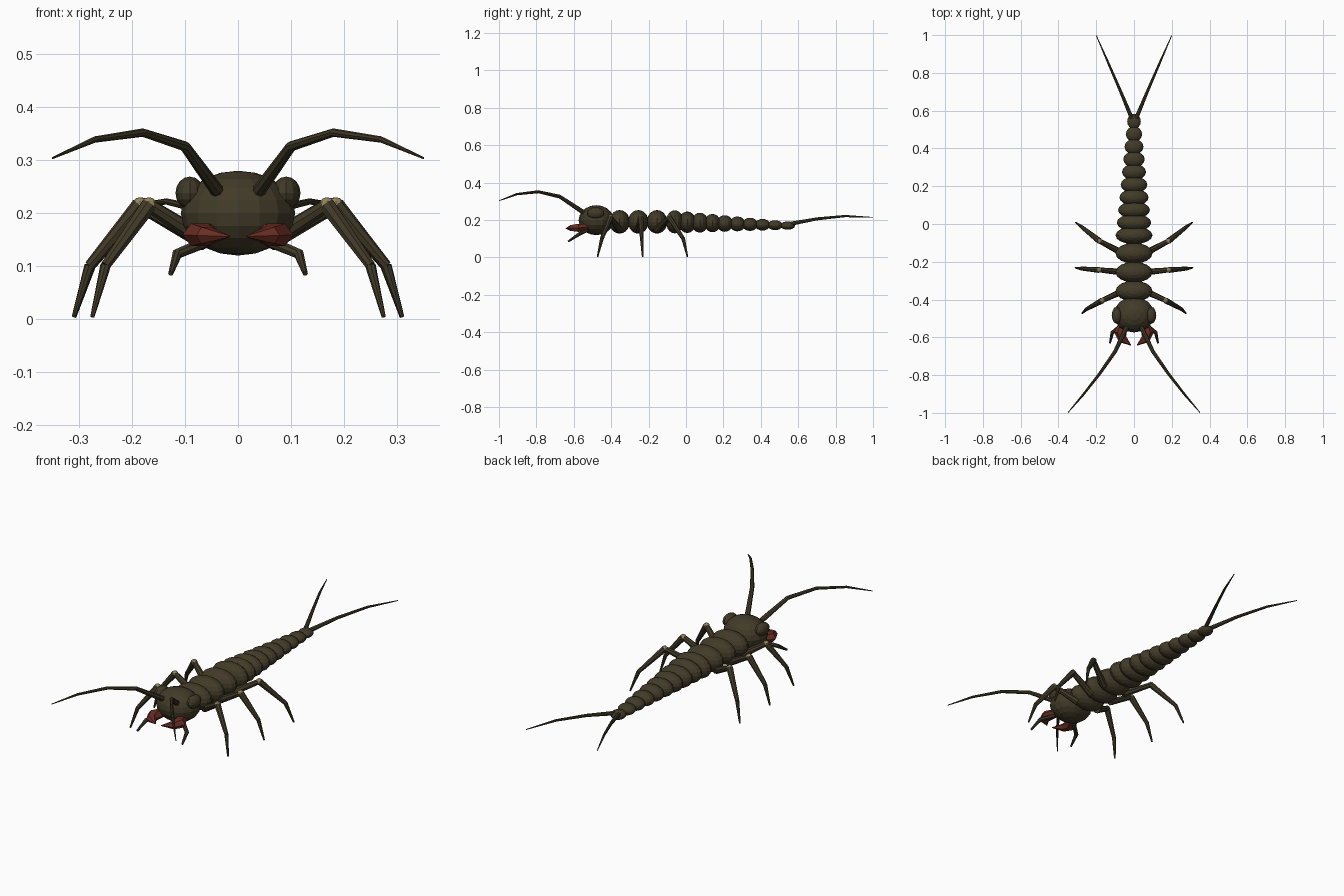
import bpy, bmesh, math
from mathutils import Vector, Matrix

cube = bpy.data.objects.get("Cube")
if cube:
    bpy.data.objects.remove(cube, do_unlink=True)


def material(name, rgb):
    m = bpy.data.materials.new(name)
    m.use_nodes = True
    m.diffuse_color = (*rgb, 1)
    m.node_tree.nodes["Principled BSDF"].inputs["Base Color"].default_value = (*rgb, 1)
    return m


OLIVE = material("dark olive shell", (0.054, 0.043, 0.021))
RED = material("red brown jaw", (0.14, 0.026, 0.016))
KHAKI = material("khaki joint", (0.30, 0.24, 0.11))


def finish(name, bm, mat):
    bmesh.ops.recalc_face_normals(bm, faces=bm.faces)
    mesh = bpy.data.meshes.new(name)
    bm.to_mesh(mesh)
    bm.free()
    mesh.materials.append(mat)
    ob = bpy.data.objects.new(name, mesh)
    bpy.context.collection.objects.link(ob)
    return ob


def ellipsoid(name, centre, radii, mat, segs=16, rings=10):
    bm = bmesh.new()
    bmesh.ops.create_uvsphere(bm, u_segments=segs, v_segments=rings, radius=1,
                              matrix=Matrix.Translation(centre) @ Matrix.Diagonal((*radii, 1)))
    return finish(name, bm, mat)


def limb(name, points, radii, mat, sides=8, flat=1.0):
    """Tapered tube swept along points, with rings mitred at the bends."""
    pts = [Vector(p) for p in points]
    bm = bmesh.new()
    rings = []
    for i, (p, r) in enumerate(zip(pts, radii)):
        d = (pts[min(i + 1, len(pts) - 1)] - pts[max(i - 1, 0)]).normalized()
        side = d.cross(Vector((0, 0, 1))).normalized()
        up = side.cross(d)
        angles = [math.tau * k / sides for k in range(sides)]
        rings.append([bm.verts.new(p + side * r * math.cos(a) + up * r * flat * math.sin(a))
                      for a in angles])
    for a, b in zip(rings, rings[1:]):
        for k in range(sides):
            n = (k + 1) % sides
            bm.faces.new((a[k], a[n], b[n], b[k]))
    bm.faces.new(rings[0])
    bm.faces.new(rings[-1])
    return finish(name, bm, mat)


# Head and thorax
ellipsoid("head", (0, -0.48, 0.199), (0.108, 0.094, 0.08), OLIVE)
for n, y in enumerate((-0.355, -0.255, -0.155)):
    ellipsoid(f"thorax_segment_{n + 1}", (0, y, 0.19), (0.098, 0.055, 0.063), OLIVE)

# Tapering abdomen
for n in range(10):
    t = n / 9
    ellipsoid(f"abdomen_segment_{n + 1}", (0, -0.06 + 0.067 * n, 0.19 - 0.02 * t),
              (0.098 - 0.062 * t, 0.047 - 0.007 * t, 0.062 - 0.04 * t), OLIVE)

# Hip y, knee, ankle and foot of each leg pair
LEGS = {
    "front": (-0.355, (0.168, -0.405, 0.214), (0.25, -0.45, 0.10), (0.275, -0.473, 0.003)),
    "middle": (-0.255, (0.185, -0.243, 0.214), (0.28, -0.236, 0.10), (0.31, -0.232, 0.003)),
    "rear": (-0.155, (0.183, -0.09, 0.214), (0.278, -0.015, 0.10), (0.309, 0.008, 0.003)),
}

for side, s in (("left", 1), ("right", -1)):
    def m(*pts):
        return [(s * x, y, z) for x, y, z in pts]

    ellipsoid(f"{side}_eye", (s * 0.091, -0.483, 0.237), (0.027, 0.046, 0.031), OLIVE, 12, 8)

    for name, (hip_y, knee, ankle, foot) in LEGS.items():
        hip = (0.06, hip_y, 0.145)
        limb(f"{side}_{name}_thigh", m(hip, knee), (0.018, 0.013), OLIVE)
        limb(f"{side}_{name}_shin", m(knee, ankle), (0.016, 0.010), OLIVE)
        limb(f"{side}_{name}_foot", m(ankle, foot), (0.010, 0.004), OLIVE)
        ellipsoid(f"{side}_{name}_knee", m(knee)[0], (0.015,) * 3, KHAKI, 8, 6)

    # Feelers, tail filaments and mouthparts
    limb(f"{side}_antenna",
         m((0.04, -0.55, 0.242), (0.10, -0.675, 0.325), (0.18, -0.79, 0.351),
           (0.27, -0.905, 0.338), (0.35, -0.999, 0.303)),
         (0.013, 0.010, 0.008, 0.006, 0.002), OLIVE)
    limb(f"{side}_tail_filament",
         m((0.012, 0.56, 0.180), (0.07, 0.70, 0.206), (0.135, 0.85, 0.221), (0.2, 0.999, 0.214)),
         (0.011, 0.008, 0.006, 0.002), OLIVE)
    limb(f"{side}_jaw",
         m((0.055, -0.53, 0.160), (0.072, -0.575, 0.158), (0.06, -0.61, 0.157), (0.016, -0.642, 0.155)),
         (0.026, 0.033, 0.024, 0.002), RED, sides=6, flat=0.75)
    limb(f"{side}_palp",
         m((0.06, -0.53, 0.145), (0.115, -0.575, 0.122), (0.127, -0.63, 0.085)),
         (0.011, 0.010, 0.005), OLIVE)
